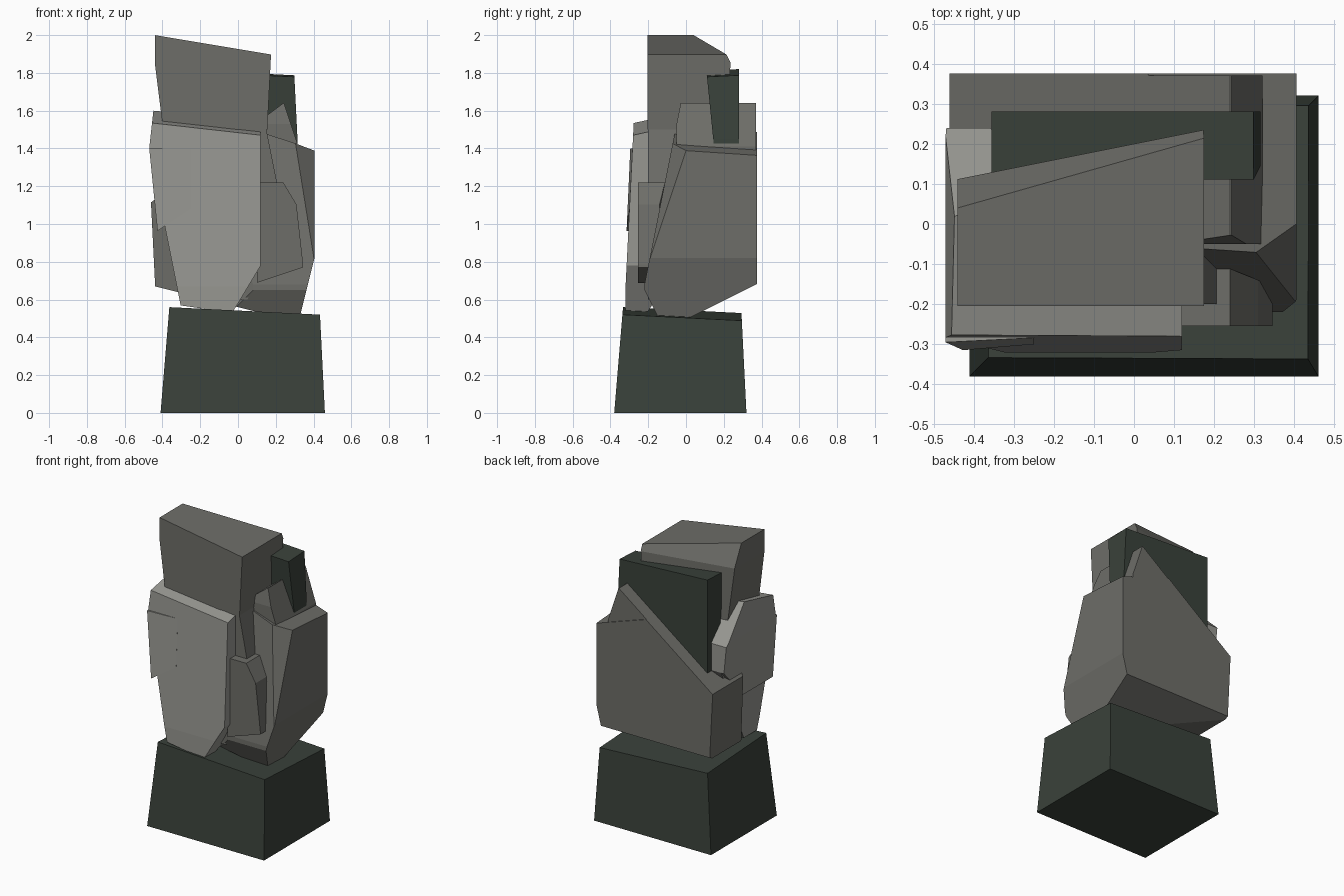
import bpy
import bmesh
from mathutils import Vector

RIGHTWARD = Vector((1, 0, 0))
BACK = Vector((0, 1, 0))
UP = Vector((0, 0, 1))
LEFTWARD, FRONT, DOWN = -RIGHTWARD, -BACK, -UP

cube = bpy.data.objects.get("Cube")
if cube:
    bpy.data.objects.remove(cube, do_unlink=True)


def make_material(name, red, green, blue):
    material = bpy.data.materials.new(name)
    material.use_nodes = True
    color = (red, green, blue, 1)
    material.diffuse_color = color
    for node in material.node_tree.nodes:
        if node.type == 'BSDF_PRINCIPLED':
            node.inputs["Base Color"].default_value = color
    return material


def block(name, material, x, y, z):
    """Make an uncut block that fills the given ranges."""
    mesh = bpy.data.meshes.new(name)
    bm = bmesh.new()
    bmesh.ops.create_cube(bm)
    for vert in bm.verts:
        vert.co = [span[side > 0] for span, side in zip((x, y, z), vert.co)]
    bm.to_mesh(mesh)
    bm.free()
    mesh.materials.append(material)
    stone = bpy.data.objects.new(name, mesh)
    bpy.context.scene.collection.objects.link(stone)
    return stone


def chisel(stone, facing, x=0, y=0, z=0):
    """Slice off everything beyond a plane and close the flat cut."""
    bm = bmesh.new()
    bm.from_mesh(stone.data)
    geometry = bm.verts[:] + bm.edges[:] + bm.faces[:]
    bmesh.ops.bisect_plane(bm, geom=geometry, dist=0.0001, plane_co=(x, y, z),
                           plane_no=facing.normalized(), clear_outer=True)
    rim = [edge for edge in bm.edges if edge.is_boundary]
    if rim:
        bmesh.ops.holes_fill(bm, edges=rim, sides=0)
    bmesh.ops.recalc_face_normals(bm, faces=bm.faces[:])
    bm.to_mesh(stone.data)
    bm.free()


dark_stone = make_material("dark green stone", .042, .054, .043)
grey_stone = make_material("grey stone", .155, .155, .14)
pale_stone = make_material("pale grey stone", .31, .31, .285)

# Plinth: four battered sides and a sloping top
plinth = block("plinth", dark_stone, x=(-.41, .46), y=(-.38, .32), z=(0, .6))
for side in (LEFTWARD, FRONT):
    chisel(plinth, side * 12 + UP, x=-.41, y=-.38)
for side in (RIGHTWARD, BACK):
    chisel(plinth, side * 20 + UP, x=.46, y=.32)
chisel(plinth, UP * 20 + RIGHTWARD + BACK, x=-.36, y=-.34, z=.56)

# Back rock: low shoulder first, then its front, then the undercut foot
back_rock = block("back_rock", grey_stone, x=(-.46, .405), y=(-.22, .375), z=(.5, 1.64))
# Ridge rising out of the shoulder
back_ridge = block("back_ridge", grey_stone, x=(-.1, .32), y=(-.05, .37), z=(1, 1.64))
for rock in (back_rock, back_ridge):
    chisel(rock, LEFTWARD * 3 + UP * 4, x=.24, z=1.64)
    chisel(rock, FRONT * 5 + UP, y=-.07, z=1.43)
chisel(back_ridge, RIGHTWARD * 3 + UP, x=.25, z=1.62)
chisel(back_rock, RIGHTWARD * 5 + BACK + UP * 15, x=.31, z=1.42)
chisel(back_rock, RIGHTWARD * 5 + FRONT * 6 + UP * 2, x=.4, z=1.4)
chisel(back_rock, LEFTWARD + FRONT * 2, x=-.46, y=.05)
chisel(back_rock, LEFTWARD * 20 + DOWN, x=-.46, z=1.1)
chisel(back_rock, BACK + DOWN * 2, y=.37, z=.68)
chisel(back_rock, RIGHTWARD * 4 + DOWN, x=.4, z=.8)
chisel(back_rock, LEFTWARD + DOWN * 4, x=-.44, z=.67)
chisel(back_rock, FRONT * 2 + DOWN, y=-.22, z=.65)

# Pillar top: sloping crown, skewed back and sides narrowing downwards
pillar_top = block("pillar_top", grey_stone, x=(-.44, .175), y=(-.205, .235), z=(1.5, 2))
chisel(pillar_top, RIGHTWARD + UP * 6, x=-.44, z=2)
chisel(pillar_top, LEFTWARD + BACK * 5, x=.175, y=.235)
chisel(pillar_top, LEFTWARD * 2 + BACK * 10 + UP * 5, x=-.44, y=.04, z=2)
chisel(pillar_top, LEFTWARD * 8 + DOWN, x=-.44, z=1.85)
chisel(pillar_top, RIGHTWARD * 20 + DOWN, x=.175, z=1.9)

# Pillar core, flaring out below the waist
pillar_core = block("pillar_core", grey_stone, x=(-.3, .21), y=(-.2, .1), z=(.6, 1.55))
chisel(pillar_core, RIGHTWARD * 5 + UP, x=.21, z=1.2)
chisel(pillar_core, RIGHTWARD * 2 + DOWN, x=.2, z=.9)

# Dark slab standing between the pillar and the back rock
dark_slab = block("dark_slab", dark_stone, x=(-.355, .315), y=(.11, .28), z=(1.1, 1.82))
chisel(dark_slab, UP * 20 + RIGHTWARD + FRONT, x=-.355, y=.28, z=1.82)
chisel(dark_slab, FRONT * 10 + DOWN, y=.11, z=1.79)
chisel(dark_slab, RIGHTWARD * 20 + UP, x=.315, z=1.45)

# Front slab: pointed foot, wrapping round one flank of the pillar
front_slab = block("front_slab", pale_stone, x=(-.47, .12), y=(-.32, .24), z=(.53, 1.62))
chisel(front_slab, RIGHTWARD + FRONT * 2 + UP * 9, x=.12, y=-.28, z=1.47)
chisel(front_slab, FRONT * 20 + UP, y=-.28, z=1.47)
chisel(front_slab, RIGHTWARD * 5 + DOWN * 3, x=.12, z=.78)
chisel(front_slab, LEFTWARD * 5 + DOWN, x=-.47, z=1.4)
chisel(front_slab, LEFTWARD + DOWN * 7, x=-.31, z=.57)
chisel(front_slab, BACK * 3 + DOWN * 2, y=.24, z=1.2)

# Flake overhanging the front slab along its flank
front_flake = block("front_flake", pale_stone, x=(-.47, -.25), y=(-.32, .24), z=(.95, 1.4))
chisel(front_flake, RIGHTWARD * 2 + DOWN * 3, x=-.43, z=.96)
chisel(front_flake, LEFTWARD * 10 + DOWN, x=-.47, z=1.4)
chisel(front_flake, FRONT * 20 + RIGHTWARD + UP, x=-.43, y=-.315, z=.96)
chisel(front_flake, BACK + DOWN, z=.96)

# Bevels shared by the slab and its flake
for stone in (front_slab, front_flake):
    chisel(stone, LEFTWARD * 9 + UP, x=-.47, z=1.4)
    chisel(stone, RIGHTWARD * 2 + BACK * 3, x=-.36, y=.24)
    chisel(stone, BACK + UP, y=.02, z=1.6)

# Small chip leaning beside the front slab
side_chip = block("side_chip", grey_stone, x=(.1, .345), y=(-.255, -.1), z=(.68, 1.22))
chisel(side_chip, RIGHTWARD * 9 + UP, x=.31, z=1.1)
chisel(side_chip, RIGHTWARD * 5 + UP * 3, x=.24, z=1.22)
chisel(side_chip, RIGHTWARD * 2 + BACK * 5, x=.21, y=-.1)
chisel(side_chip, RIGHTWARD + DOWN * 3, x=.345, z=.77)
